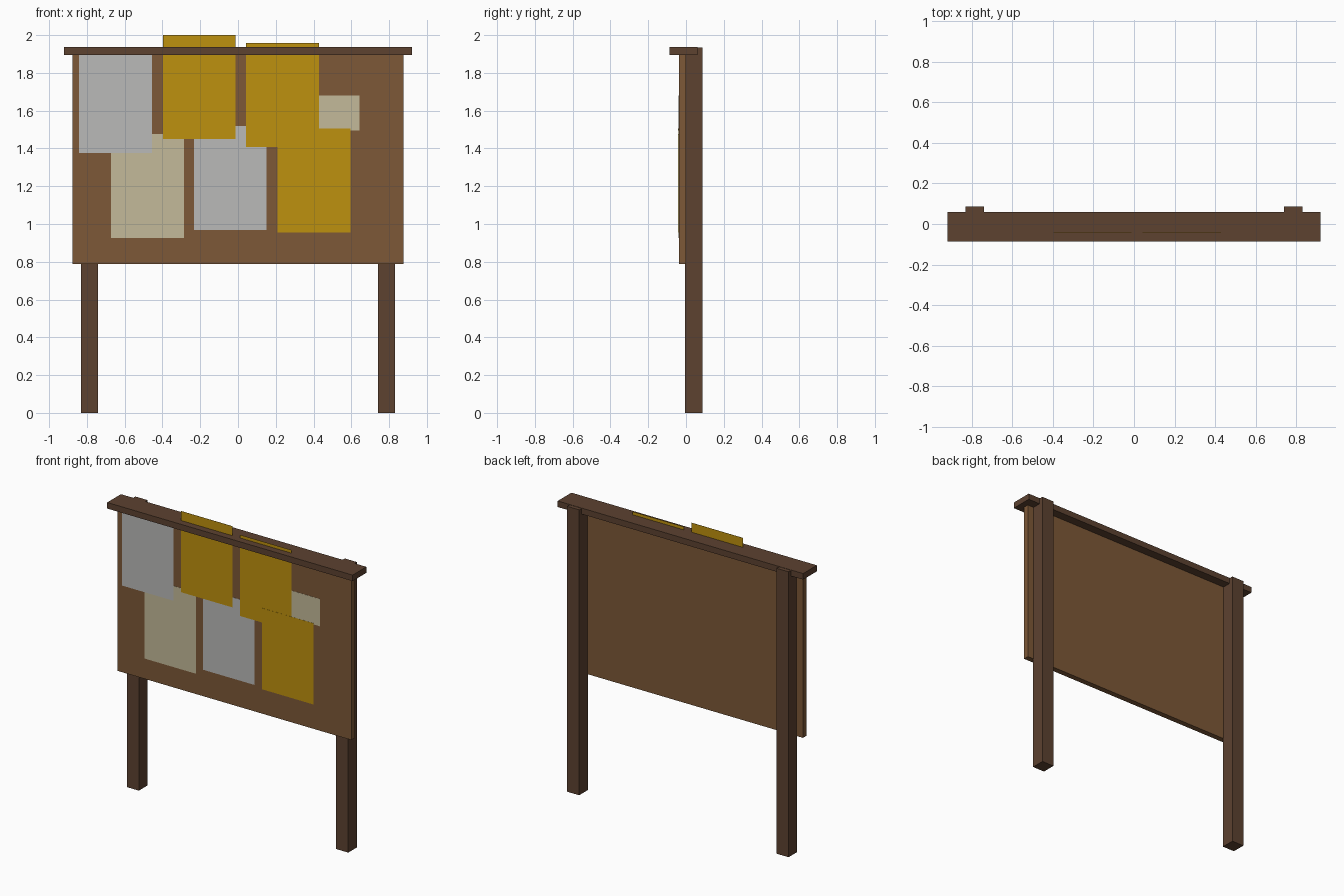
import bpy

if "Cube" in bpy.data.objects:
    bpy.data.objects.remove(bpy.data.objects["Cube"])


def material(name, rgb):
    m = bpy.data.materials.new(name)
    m.diffuse_color = (*rgb, 1.0)
    m.use_nodes = True
    m.node_tree.nodes["Principled BSDF"].inputs["Base Color"].default_value = m.diffuse_color
    return m


dark_wood = material("dark_wood", (0.109, 0.054, 0.030))
board_wood = material("board_wood", (0.205, 0.098, 0.038))
yellow = material("yellow_paper", (0.515, 0.283, 0.0045))
grey = material("grey_paper", (0.49, 0.49, 0.485))
cream = material("cream_paper", (0.55, 0.49, 0.32))


def box(name, x, y, z, mat):
    """Box spanning the given (low, high) ranges."""
    bpy.ops.mesh.primitive_cube_add(size=1)
    ob = bpy.context.object
    ob.name = name
    ob.location = [(a + b) / 2 for a, b in (x, y, z)]
    ob.scale = [b - a for a, b in (x, y, z)]
    bpy.ops.object.transform_apply(location=True, rotation=False, scale=True)
    ob.data.materials.append(mat)
    return ob


# Frame: two square posts, the board in front of them and a cap rail on top
box("left_post", (-0.83, -0.74), (-0.005, 0.087), (0, 1.934), dark_wood)
box("right_post", (0.74, 0.83), (-0.005, 0.087), (0, 1.934), dark_wood)
box("notice_board", (-0.877, 0.877), (-0.038, 0.0), (0.788, 1.90), board_wood)
box("cap_rail", (-0.92, 0.92), (-0.087, 0.06), (1.895, 1.936), dark_wood)

# Pinned notices: left edge, bottom edge, height, layer, colour
FRONT = -0.038
WIDTH = 0.386
notices = [
    ("upper_left_notice", -0.842, 1.376, 0.55, 2, grey),
    ("lower_left_notice", -0.673, 0.926, 0.55, 1, cream),
    ("upper_middle_notice", -0.398, 1.450, 0.55, 3, yellow),
    ("lower_middle_notice", -0.234, 0.968, 0.55, 2, grey),
    ("upper_right_notice", 0.042, 1.407, 0.55, 3, yellow),
    ("lower_right_notice", 0.210, 0.955, 0.55, 4, yellow),
    ("small_notice", 0.257, 1.496, 0.185, 1, cream),
]
for name, x, z, height, layer, mat in notices:
    y = FRONT - 0.001 * layer
    box(name, (x, x + WIDTH), (y, y + 0.001), (z, z + height), mat)
